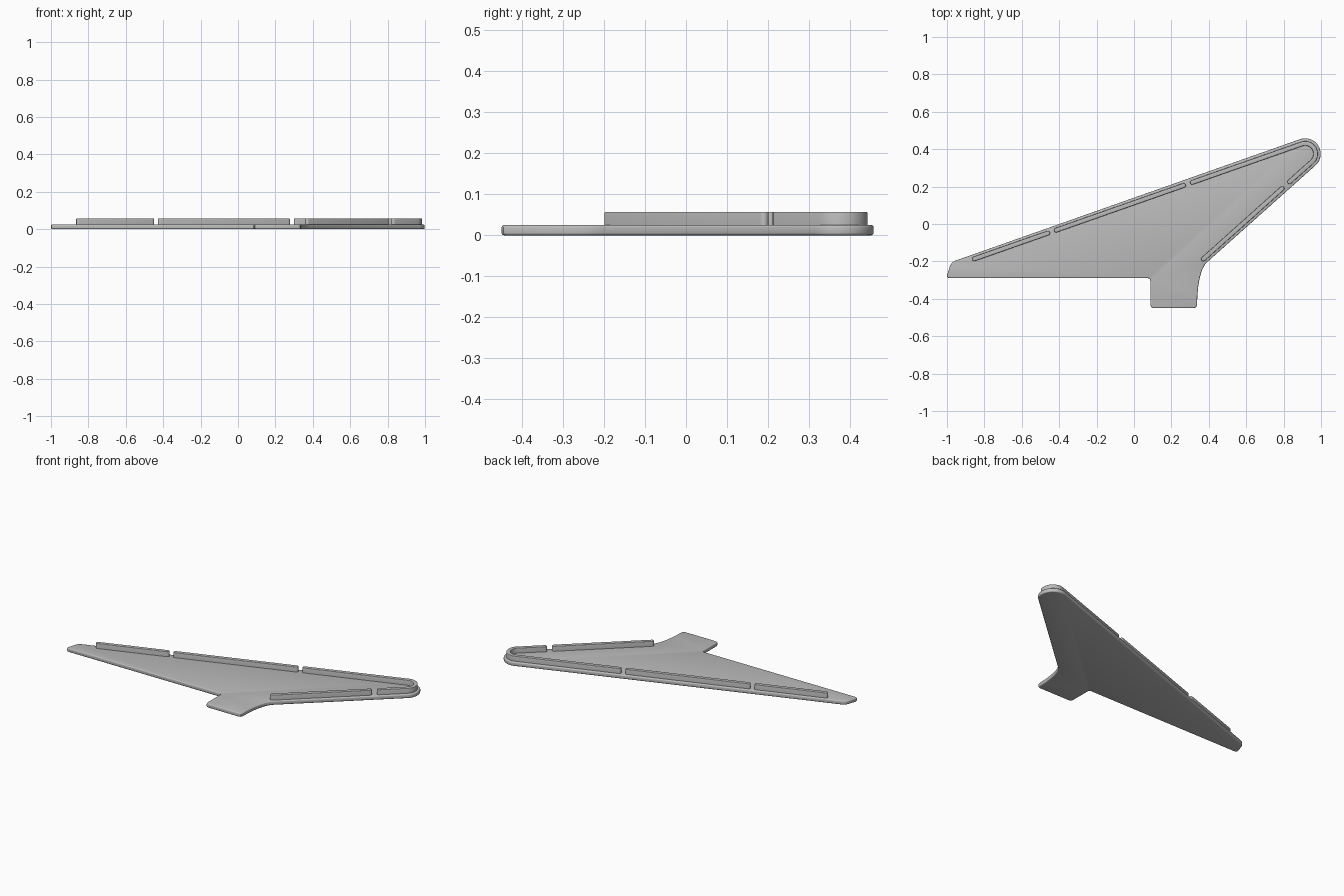
import bpy, bmesh
from math import atan2, cos, sin, pi, radians
from mathutils import Vector

cube = bpy.data.objects.get("Cube")
if cube:
    bpy.data.objects.remove(cube, do_unlink=True)

grey = bpy.data.materials.new("plain grey")
grey.use_nodes = True
grey.diffuse_color = (0.5, 0.5, 0.5, 1)
grey.node_tree.nodes["Principled BSDF"].inputs["Base Color"].default_value = (0.5, 0.5, 0.5, 1)

# Shared layout: rounded nose with two tangent edges running from it
NOSE = Vector((0.915, 0.375))
NOSE_R = 0.083
RIB_R = 0.056           # radius of the rib centreline at the nose
RIB_HALF = 0.012
lead_dir = Vector((1, 0.351)).normalized()
trail_dir = Vector((0.575, 0.515)).normalized()
lead_normal = Vector((-lead_dir.y, lead_dir.x))
trail_normal = Vector((trail_dir.y, -trail_dir.x))


def arc(centre, radius, start, end, steps):
    return [centre + radius * Vector((cos(a), sin(a)))
            for a in (start + (end - start) * i / steps for i in range(steps + 1))]


def nose_arc(radius):
    return arc(NOSE, radius, atan2(trail_normal.y, trail_normal.x),
               atan2(lead_normal.y, lead_normal.x), 24)


def on_edge(normal, direction, x):
    p = NOSE + normal * RIB_R
    return p + direction * ((x - p.x) / direction.x)


def slab(name, outline, z0, z1, bevel, both):
    """Extrude a closed outline upwards and round its rims."""
    bm = bmesh.new()
    base = bm.faces.new([bm.verts.new((p[0], p[1], z0)) for p in outline])
    ext = bmesh.ops.extrude_face_region(bm, geom=[base], use_keep_orig=True)
    top = [v for v in ext["geom"] if isinstance(v, bmesh.types.BMVert)]
    bmesh.ops.translate(bm, verts=top, vec=(0, 0, z1 - z0))
    bmesh.ops.recalc_face_normals(bm, faces=bm.faces[:])
    rims = [e for e in bm.edges
            if all(v.co.z > z1 - 1e-5 for v in e.verts)
            or (both and all(v.co.z < z0 + 1e-5 for v in e.verts))]
    bmesh.ops.bevel(bm, geom=rims, offset=bevel, segments=3, profile=0.5, affect='EDGES')
    mesh = bpy.data.meshes.new(name)
    bm.to_mesh(mesh)
    bm.free()
    mesh.materials.append(grey)
    obj = bpy.data.objects.new(name, mesh)
    bpy.context.collection.objects.link(obj)
    bpy.ops.object.select_all(action='DESELECT')
    obj.select_set(True)
    bpy.context.view_layer.objects.active = obj
    bpy.ops.object.shade_smooth_by_angle(angle=radians(35))
    return obj


def rib(name, path):
    """Round-ended raised strip following a path."""
    normals = []
    for i in range(len(path)):
        t = (path[min(i + 1, len(path) - 1)] - path[max(i - 1, 0)]).normalized()
        normals.append(Vector((-t.y, t.x)))
    left = [p + n * RIB_HALF for p, n in zip(path, normals)]
    right = [p - n * RIB_HALF for p, n in zip(path, normals)]
    a0 = atan2(normals[0].y, normals[0].x)
    a1 = atan2(normals[-1].y, normals[-1].x)
    end_cap = arc(path[-1], RIB_HALF, a1, a1 - pi, 8)[1:-1]
    start_cap = arc(path[0], RIB_HALF, a0 + pi, a0, 8)[1:-1]
    # The start cap sweeps around behind the first point
    start_cap = [path[0] - (p - path[0]) for p in reversed(start_cap)] \
        if (start_cap[3] - path[0]).dot(path[1] - path[0]) > 0 else start_cap
    slab(name, left + end_cap + right[::-1] + start_cap, 0.02, 0.057, 0.003, False)


# Base plate, counter-clockwise from the nose
tip = [(-0.955, -0.196), (-0.973, -0.206), (-0.984, -0.225),
       (-1.0, -0.275), (-0.998, -0.286), (-0.988, -0.29)]
tab = [(0.075, -0.29), (0.084, -0.293), (0.087, -0.302),
       (0.087, -0.432), (0.092, -0.445), (0.105, -0.45),
       (0.32, -0.45), (0.332, -0.445), (0.337, -0.432)]
fillet = [(0.339, -0.38), (0.344, -0.33), (0.352, -0.285),
          (0.364, -0.245), (0.382, -0.212)]
slab("base_plate", nose_arc(NOSE_R) + tip + tab + fillet, 0, 0.025, 0.006, True)

# Raised ribs along both long edges, separated by small gaps
for name, x0, x1 in (("leading_rib_outer", -0.853, -0.461),
                     ("leading_rib_middle", -0.416, 0.265)):
    rib(name, [on_edge(lead_normal, lead_dir, x) for x in (x0, x1)])
rib("trailing_rib", [on_edge(trail_normal, trail_dir, x) for x in (0.371, 0.792)])
rib("nose_rib", [on_edge(trail_normal, trail_dir, 0.832)] + nose_arc(RIB_R)
    + [on_edge(lead_normal, lead_dir, 0.312)])
